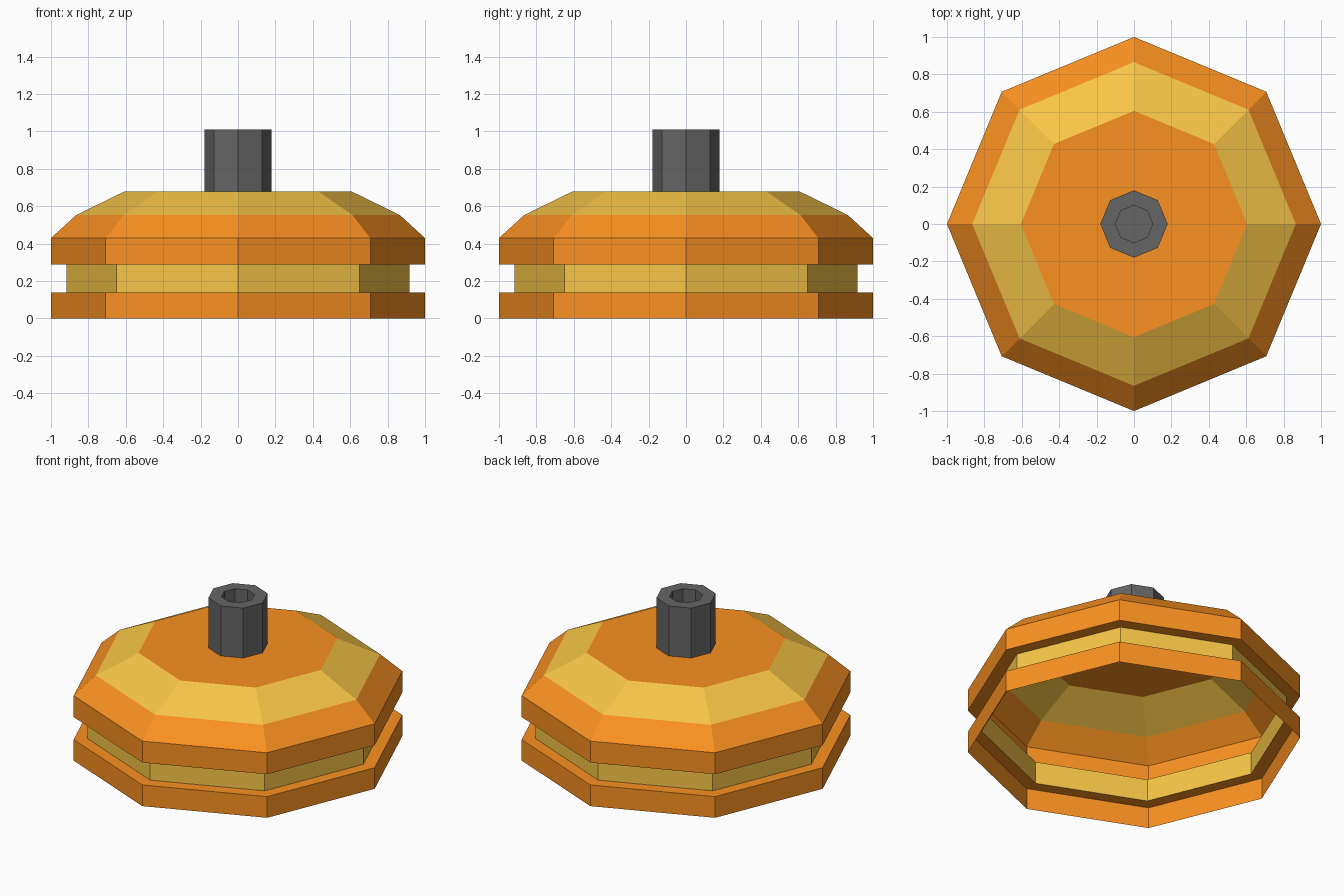
import bpy, bmesh
from math import cos, sin, pi

if "Cube" in bpy.data.objects:
    bpy.data.objects.remove(bpy.data.objects["Cube"])

SIDES = 8


def material(name, rgb):
    m = bpy.data.materials.new(name)
    m.diffuse_color = (*rgb, 1)
    m.use_nodes = True
    m.node_tree.nodes["Principled BSDF"].inputs["Base Color"].default_value = m.diffuse_color
    return m


def lathe(name, profile, mats, bands, cap_end=0):
    """Spin (radius, z) points into an eight-sided shell; bands gives a material per strip."""
    bm = bmesh.new()
    rings = [[bm.verts.new((r * cos(2 * pi * i / SIDES), r * sin(2 * pi * i / SIDES), z))
              for i in range(SIDES)] for r, z in profile]
    for a, b, band in zip(rings, rings[1:], bands):
        for i in range(SIDES):
            j = (i + 1) % SIDES
            bm.faces.new((a[i], a[j], b[j], b[i])).material_index = band
    bm.faces.new(rings[-1]).material_index = cap_end
    mesh = bpy.data.meshes.new(name)
    bm.to_mesh(mesh)
    bm.free()
    for m in mats:
        mesh.materials.append(m)
    obj = bpy.data.objects.new(name, mesh)
    bpy.context.collection.objects.link(obj)
    return obj


orange = material("orange", (0.956, 0.283, 0.015))
yellow = material("yellow", (0.93, 0.56, 0.063))
dark = material("dark_grey", (0.13, 0.13, 0.13))

# Open-bottomed domed shell with a recessed yellow groove and sloped yellow shoulder
lathe("domed_body",
      [(1, 0), (1, 0.14), (0.917, 0.14), (0.917, 0.288), (1, 0.288),
       (1, 0.43), (0.865, 0.553), (0.605, 0.68)],
      [orange, yellow], [0, 0, 1, 0, 0, 0, 1])

# Hollow stem with a blind socket in its top
lathe("socket_stem",
      [(0.18, 0.68), (0.18, 1.01), (0.10, 1.01), (0.10, 0.91)],
      [dark], [0, 0, 0])
